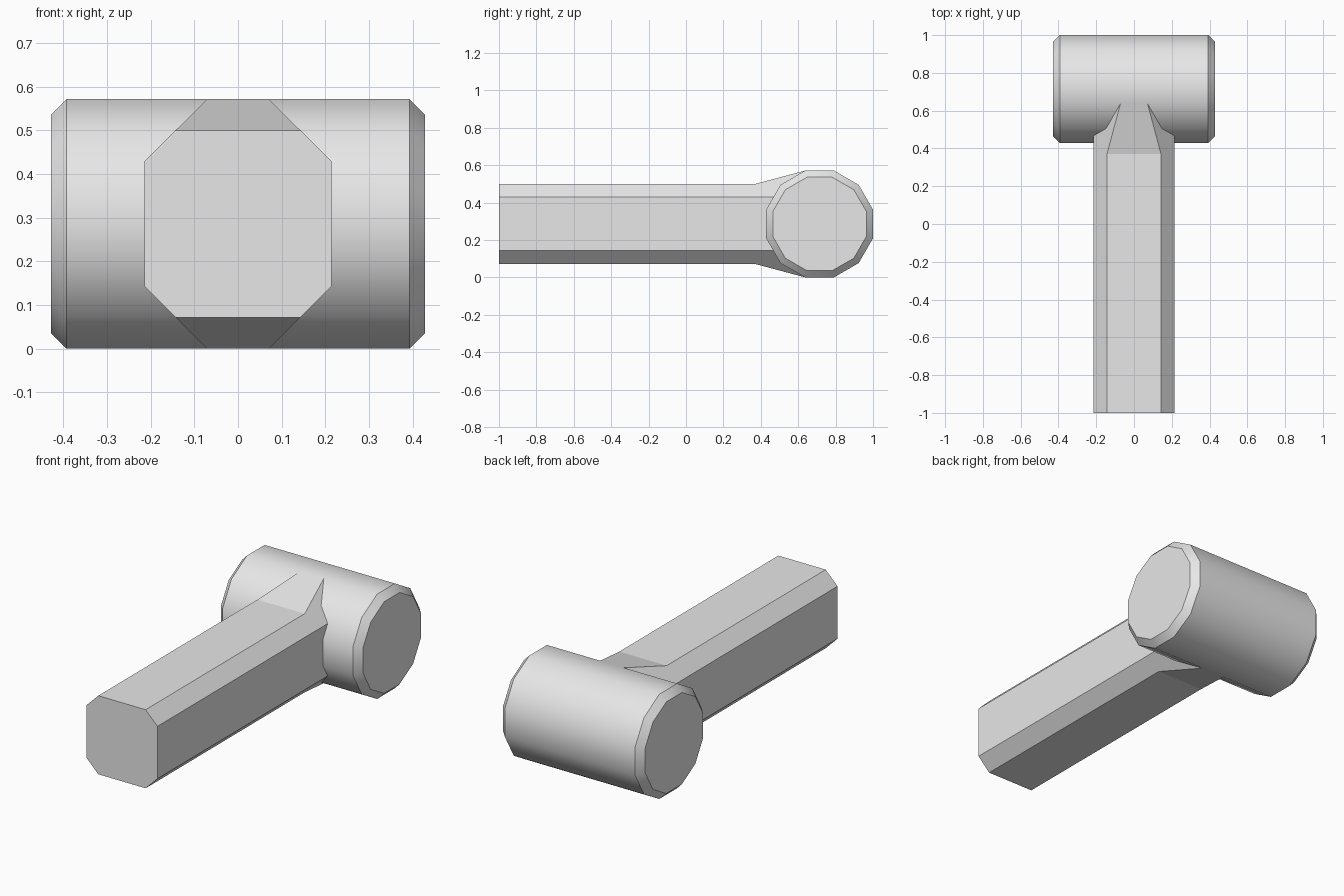
import bpy, bmesh, math

cube = bpy.data.objects.get("Cube")
if cube:
    bpy.data.objects.remove(cube, do_unlink=True)

# One plain grey for the whole tool
grey = bpy.data.materials.new("plain_grey")
grey.use_nodes = True
colour = (0.8, 0.8, 0.8, 1)
grey.diffuse_color = colour
grey.node_tree.nodes["Principled BSDF"].inputs["Base Color"].default_value = colour

MID_Z = 0.2857


def loft(name, rings):
    """Skin a row of matching rings and cap both ends."""
    bm = bmesh.new()
    loops = [[bm.verts.new(p) for p in ring] for ring in rings]
    n = len(loops[0])
    for a, b in zip(loops, loops[1:]):
        for i in range(n):
            j = (i + 1) % n
            bm.faces.new((a[i], a[j], b[j], b[i]))
    bm.faces.new(loops[0])
    bm.faces.new(loops[-1])
    bmesh.ops.recalc_face_normals(bm, faces=bm.faces)
    mesh = bpy.data.meshes.new(name)
    bm.to_mesh(mesh)
    bm.free()
    mesh.materials.append(grey)
    obj = bpy.data.objects.new(name, mesh)
    bpy.context.collection.objects.link(obj)
    return obj


def head_ring(x, apothem, sides=12):
    """Regular polygon around the x axis with a flat on top."""
    r = apothem / math.cos(math.pi / sides)
    angles = [(i + 0.5) * math.tau / sides for i in range(sides)]
    return [(x, 0.7143 + r * math.cos(a), MID_Z + r * math.sin(a)) for a in angles]


def handle_ring(y, top_x, top_z):
    """Eight-sided section: fixed sides, adjustable top and bottom."""
    side_x, side_z = 0.2143, 0.1429
    quarter = [(side_x, side_z), (top_x, top_z)]
    upper = quarter + [(-x, z) for x, z in reversed(quarter)]
    section = upper + [(-x, -z) for x, z in upper]
    return [(x, y, MID_Z + z) for x, z in section]


# Chamfered barrel head, smooth around its length
head = loft("hammer_head", [
    head_ring(-0.4286, 0.25), head_ring(-0.3929, 0.2857),
    head_ring(0.3929, 0.2857), head_ring(0.4286, 0.25)])
bpy.ops.object.select_all(action='DESELECT')
head.select_set(True)
bpy.context.view_layer.objects.active = head
bpy.ops.object.shade_smooth_by_angle(angle=math.radians(32))

# Handle that flares into the head above and below
loft("handle", [
    handle_ring(-1, 0.1429, 0.2143),
    handle_ring(0.371, 0.1429, 0.2143),
    handle_ring(0.638, 0.0714, 0.2857)])
